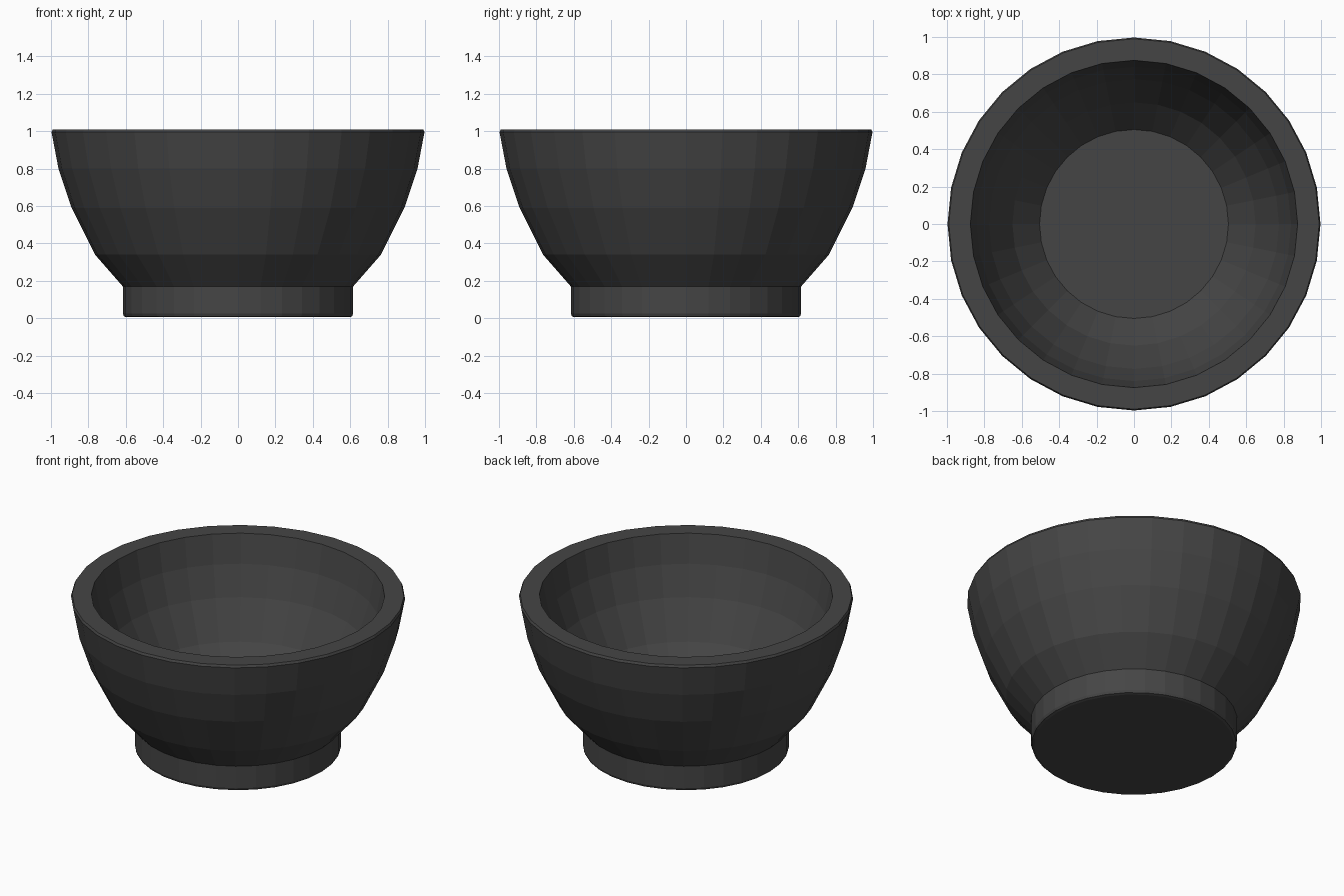
import bpy, bmesh, math

if "Cube" in bpy.data.objects:
    bpy.data.objects.remove(bpy.data.objects["Cube"])

SIDES = 32


def lathe(name, profile):
    """Revolve (radius, z) points around z and cap both ends."""
    bm = bmesh.new()
    rings = []
    for r, z in profile:
        ring = []
        for i in range(SIDES):
            a = 2 * math.pi * i / SIDES
            ring.append(bm.verts.new((r * math.cos(a), r * math.sin(a), z)))
        rings.append(ring)
    for low, high in zip(rings, rings[1:]):
        for i in range(SIDES):
            j = (i + 1) % SIDES
            bm.faces.new((low[i], low[j], high[j], high[i]))
    bm.faces.new(rings[0][::-1])
    bm.faces.new(rings[-1])
    bmesh.ops.recalc_face_normals(bm, faces=bm.faces)
    mesh = bpy.data.meshes.new(name)
    bm.to_mesh(mesh)
    bm.free()
    obj = bpy.data.objects.new(name, mesh)
    bpy.context.collection.objects.link(obj)
    return obj


# Foot ring with softened bottom edge
foot = [(0.595, 0.005), (0.61, 0.01), (0.616, 0.025), (0.616, 0.17)]
# Outer wall, up to the softened rim edge
outer = [(0.765, 0.34), (0.89, 0.59), (0.96, 0.80), (0.997, 0.995), (0.99, 1.01)]
# Inner wall, from the flat rim down to the floor
inner = [(0.875, 1.01), (0.84, 0.825), (0.775, 0.635), (0.65, 0.40), (0.505, 0.23)]

bowl = lathe("bowl", foot + outer + inner)

# Dark grey clay
mat = bpy.data.materials.new("dark_clay")
mat.diffuse_color = (0.06, 0.06, 0.06, 1)
mat.use_nodes = True
mat.node_tree.nodes["Principled BSDF"].inputs["Base Color"].default_value = mat.diffuse_color
bowl.data.materials.append(mat)
